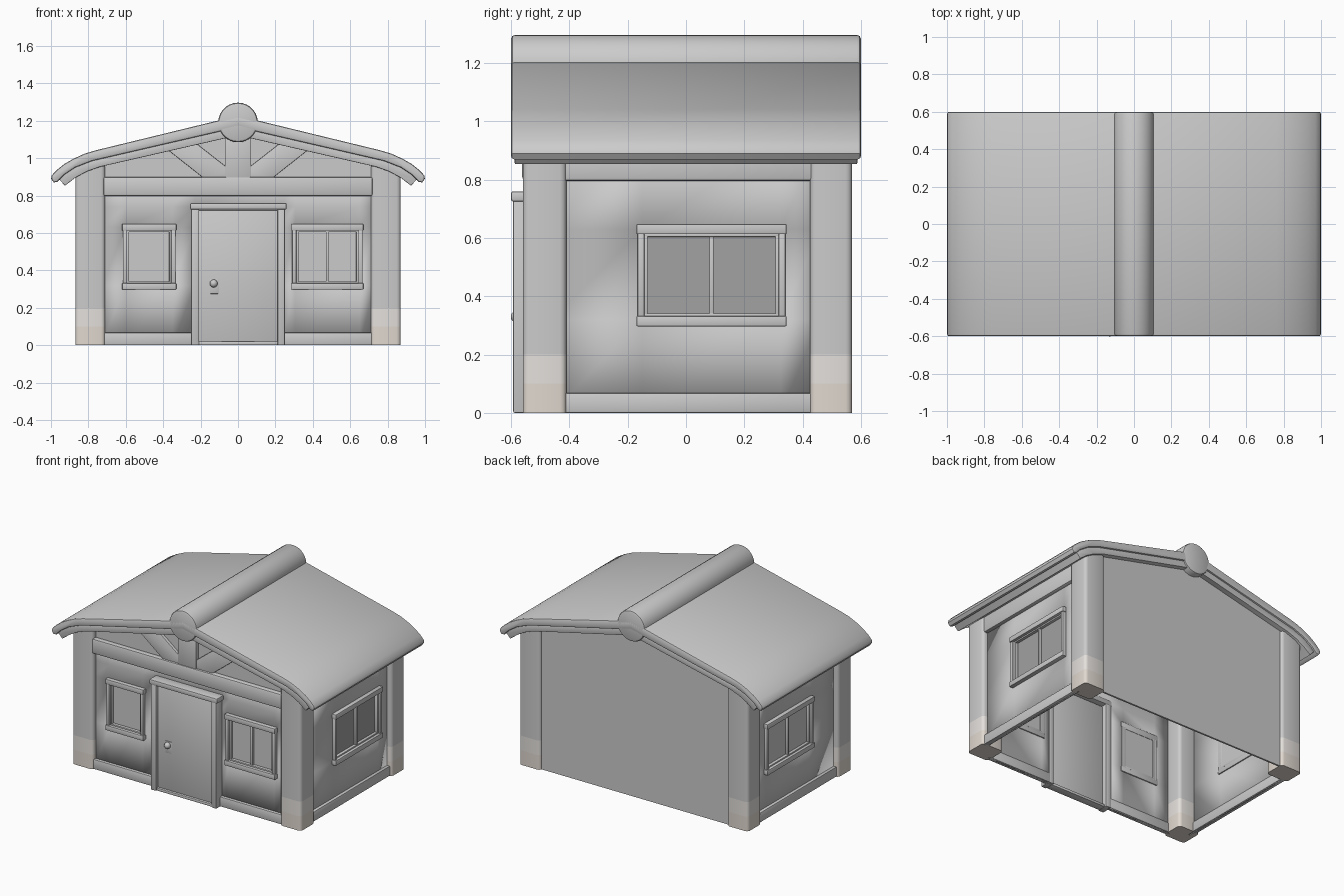
import bpy, bmesh, math
from mathutils import Matrix

if "Cube" in bpy.data.objects:
    bpy.data.objects.remove(bpy.data.objects["Cube"])


def material(name, colour):
    m = bpy.data.materials.new(name)
    m.diffuse_color = (*colour, 1)
    m.use_nodes = True
    m.node_tree.nodes["Principled BSDF"].inputs["Base Color"].default_value = m.diffuse_color
    return m


def finish(bm, name, loc=(0, 0, 0), turn=0):
    bmesh.ops.recalc_face_normals(bm, faces=bm.faces)
    me = bpy.data.meshes.new(name)
    bm.to_mesh(me)
    bm.free()
    ob = bpy.data.objects.new(name, me)
    ob.location = loc
    ob.rotation_euler.z = math.radians(turn)
    bpy.context.collection.objects.link(ob)
    return ob


def boxes(name, specs, bevel=0.0, loc=(0, 0, 0), turn=0, segments=2, cuts=()):
    """One mesh of boxes given as (x0, x1, y0, y1, z0, z1), optionally bevelled and cut in z."""
    bm = bmesh.new()
    for x0, x1, y0, y1, z0, z1 in specs:
        m = Matrix.Translation(((x0 + x1) / 2, (y0 + y1) / 2, (z0 + z1) / 2))
        m = m @ Matrix.Diagonal((abs(x1 - x0), y1 - y0, z1 - z0, 1))
        bmesh.ops.create_cube(bm, size=1, matrix=m)
    if bevel:
        edges = [e for e in bm.edges if not cuts or abs(e.verts[0].co.z - e.verts[1].co.z) > 0.1]
        bmesh.ops.bevel(bm, geom=edges, offset=bevel, segments=segments, profile=0.5, affect='EDGES')
    for z in cuts:
        bmesh.ops.bisect_plane(bm, geom=bm.verts[:] + bm.edges[:] + bm.faces[:],
                               plane_co=(0, 0, z), plane_no=(0, 0, 1))
    return finish(bm, name, loc, turn)


def prism(name, pts, y0, y1, bevel=0.0):
    """Extrude an (x, z) outline along y and round its two end rims."""
    bm = bmesh.new()
    face = bm.faces.new([bm.verts.new((x, y0, z)) for x, z in pts])
    new = bmesh.ops.extrude_face_region(bm, geom=[face], use_keep_orig=True)['geom']
    bmesh.ops.translate(bm, vec=(0, y1 - y0, 0), verts=[v for v in new if isinstance(v, bmesh.types.BMVert)])
    if bevel:
        rims = [e for e in bm.edges if abs(e.verts[0].co.y - e.verts[1].co.y) < 1e-5]
        bmesh.ops.bevel(bm, geom=rims, offset=bevel, segments=2, profile=0.5, affect='EDGES')
    return finish(bm, name)


def mirrored(half):
    """Close a half outline (starting and ending at x = 0) across x."""
    return half + [(-x, z) for x, z in reversed(half) if x > 0]


def holed_wall(name, u0, u1, top, holes, loc, turn):
    """Flat wall in local x-z with rectangular openings (u0, u1, z0, z1)."""
    us = sorted({u0, u1} | {h[0] for h in holes} | {h[1] for h in holes})
    zs = sorted({0, top} | {h[2] for h in holes} | {h[3] for h in holes})
    bm = bmesh.new()
    for a, b in zip(us, us[1:]):
        for c, d in zip(zs, zs[1:]):
            mu, mz = (a + b) / 2, (c + d) / 2
            if not any(h[0] < mu < h[1] and h[2] < mz < h[3] for h in holes):
                bm.faces.new([bm.verts.new((u, 0, z)) for u, z in ((a, c), (b, c), (b, d), (a, d))])
    bmesh.ops.remove_doubles(bm, verts=bm.verts, dist=1e-5)
    ob = finish(bm, name, loc, turn)
    solid = ob.modifiers.new("thickness", 'SOLIDIFY')
    solid.thickness, solid.offset = 0.01, 0
    return ob


def window(name, width, mullion, loc, turn, glass=None):
    w, z0, z1 = width / 2, 0.297, 0.648
    bars = [(-w, w, -0.033, 0.012, z1 - 0.035, z1), (-w, w, -0.033, 0.012, z0, z0 + 0.035)]
    for s in (-1, 1):
        bars.append((*sorted((s * (w - 0.004), s * (w - 0.027))), -0.026, 0.012, z0 + 0.03, z1 - 0.03))
    boxes(name + "_frame", bars, 0.004, loc, turn)
    sash = [(-w + 0.02, w - 0.02, -0.014, 0.012, z, z + 0.012) for z in (z0 + 0.032, z1 - 0.044)]
    for s in (-1, 1):
        sash.append((*sorted((s * (w - 0.02), s * (w - 0.038))), -0.014, 0.012, z0 + 0.03, z1 - 0.03))
    if mullion:
        sash.append((-0.007, 0.007, -0.012, 0.012, z0 + 0.03, z1 - 0.03))
    boxes(name + "_sash", sash, 0.002, loc, turn)
    pane = boxes(name + "_pane", [(-w + 0.025, w - 0.025, 0.006, 0.01, z0 + 0.03, z1 - 0.03)], 0, loc, turn)
    if glass:
        pane.data.materials.append(glass)


# Corner posts, tinted towards the ground
posts = boxes("corner_posts", [(s * 0.71, s * 0.87, y0, y1, 0, 0.955)
                               for s in (-1, 1) for y0, y1 in ((-0.56, -0.41), (0.425, 0.57))],
              0.022, segments=3, cuts=(0.1, 0.2))
for mat in (material("post_top", (0.8, 0.8, 0.8)), material("post_fade", (0.78, 0.75, 0.72)),
            material("post_foot", (0.75, 0.69, 0.63))):
    posts.data.materials.append(mat)
for p in posts.data.polygons:
    p.material_index = 2 if p.center.z < 0.1 else 1 if p.center.z < 0.2 else 0

# Walls
FY, SX = -0.525, 0.83
holed_wall("front_wall", -0.73, 0.73, 0.9,
           [(-0.6, -0.35, 0.32, 0.63), (0.305, 0.65, 0.32, 0.63), (-0.23, 0.23, 0, 0.74)], (0, FY, 0), 0)
for side, s in (("right", 1), ("left", -1)):
    a, b = sorted((s * -0.15, s * 0.325))
    holed_wall(side + "_wall", -0.46, 0.46, 0.93, [(a, b, 0.32, 0.63)], (s * SX, 0, 0), s * 90)
prism("front_gable", mirrored([(0, 0.88), (0.73, 0.88), (0.73, 0.965), (0, 1.14)]), FY - 0.005, FY + 0.005)
prism("back_wall", mirrored([(0, 0), (0.73, 0), (0.73, 0.965), (0, 1.14)]), 0.54, 0.552)

# Baseboards and beams
boxes("baseboards", [(-0.72, -0.24, -0.55, -0.515, 0, 0.068), (0.24, 0.72, -0.55, -0.515, 0, 0.068)]
      + [(s * 0.82, s * 0.856, -0.43, 0.44, 0, 0.068) for s in (-1, 1)], 0.006)
boxes("front_beam", [(-0.72, 0.72, -0.562, -0.515, 0.797, 0.9)], 0.012)
boxes("side_beams", [(s * 0.81, s * 0.86, -0.43, 0.44, 0.795, 0.91) for s in (-1, 1)], 0.012)

# Gable timbers
boxes("king_post", [(-0.07, 0.07, -0.555, -0.515, 0.89, 1.13)], 0.005)
for side, s in (("right", 1), ("left", -1)):
    prism(side + "_gable_strut", [(s * x, z) for x, z in
          ((0.04, 0.89), (0.18, 0.89), (0.395, 1.06), (0.25, 1.1), (0.04, 0.936))], -0.55, -0.515, 0.004)

# Windows
dark = material("dark_glass", (0.36, 0.36, 0.36))
window("front_left_window", 0.29, False, (-0.475, FY, 0), 0)
window("front_right_window", 0.385, True, (0.4775, FY, 0), 0)
window("right_window", 0.515, True, (SX, 0.0875, 0), 90, dark)
window("left_window", 0.515, True, (-SX, 0.0875, 0), -90)

# Door
boxes("door", [(-0.212, 0.212, -0.57, -0.55, 0.018, 0.722)], 0.004)
boxes("door_frame", [(-0.25, -0.208, -0.593, -0.515, 0, 0.73), (0.212, 0.25, -0.593, -0.515, 0, 0.73),
                     (-0.21, 0.213, -0.585, -0.53, 0, 0.02)], 0.005)
boxes("door_lintel", [(-0.256, 0.26, -0.6, -0.515, 0.725, 0.76)], 0.007)
boxes("lock_plate", [(-0.15, -0.105, -0.574, -0.56, 0.275, 0.355)], 0.002)
bm = bmesh.new()
bmesh.ops.create_uvsphere(bm, u_segments=16, v_segments=10, radius=0.021)
finish(bm, "door_knob", (-0.13, -0.58, 0.33))

# Roof: upper shell, lower lining and rounded ridge
prism("roof_shell", mirrored([(0, 1.227), (0.76, 1.042), (0.82, 1.024), (0.88, 0.997), (0.93, 0.968),
                              (0.97, 0.936), (0.996, 0.908), (0.999, 0.89), (0.985, 0.87), (0.965, 0.874),
                              (0.93, 0.91), (0.87, 0.95), (0.78, 0.985), (0, 1.165)]), -0.6, 0.6, 0.01)
prism("roof_lining", mirrored([(0, 1.18), (0.78, 1.0), (0.88, 0.96), (0.95, 0.905), (0.955, 0.885),
                               (0.925, 0.853), (0.87, 0.895), (0.81, 0.928), (0.74, 0.953), (0, 1.122)]),
      -0.588, 0.588, 0.004)
prism("ridge_cap", [(0.106 * math.cos(i * math.tau / 28), 1.191 + 0.106 * math.sin(i * math.tau / 28))
                    for i in range(28)], -0.6, 0.6, 0.014)

# Smooth shading with crisp edges
for ob in bpy.context.collection.objects:
    ob.select_set(True)
    bpy.context.view_layer.objects.active = ob
bpy.ops.object.shade_smooth_by_angle(angle=math.radians(40))
